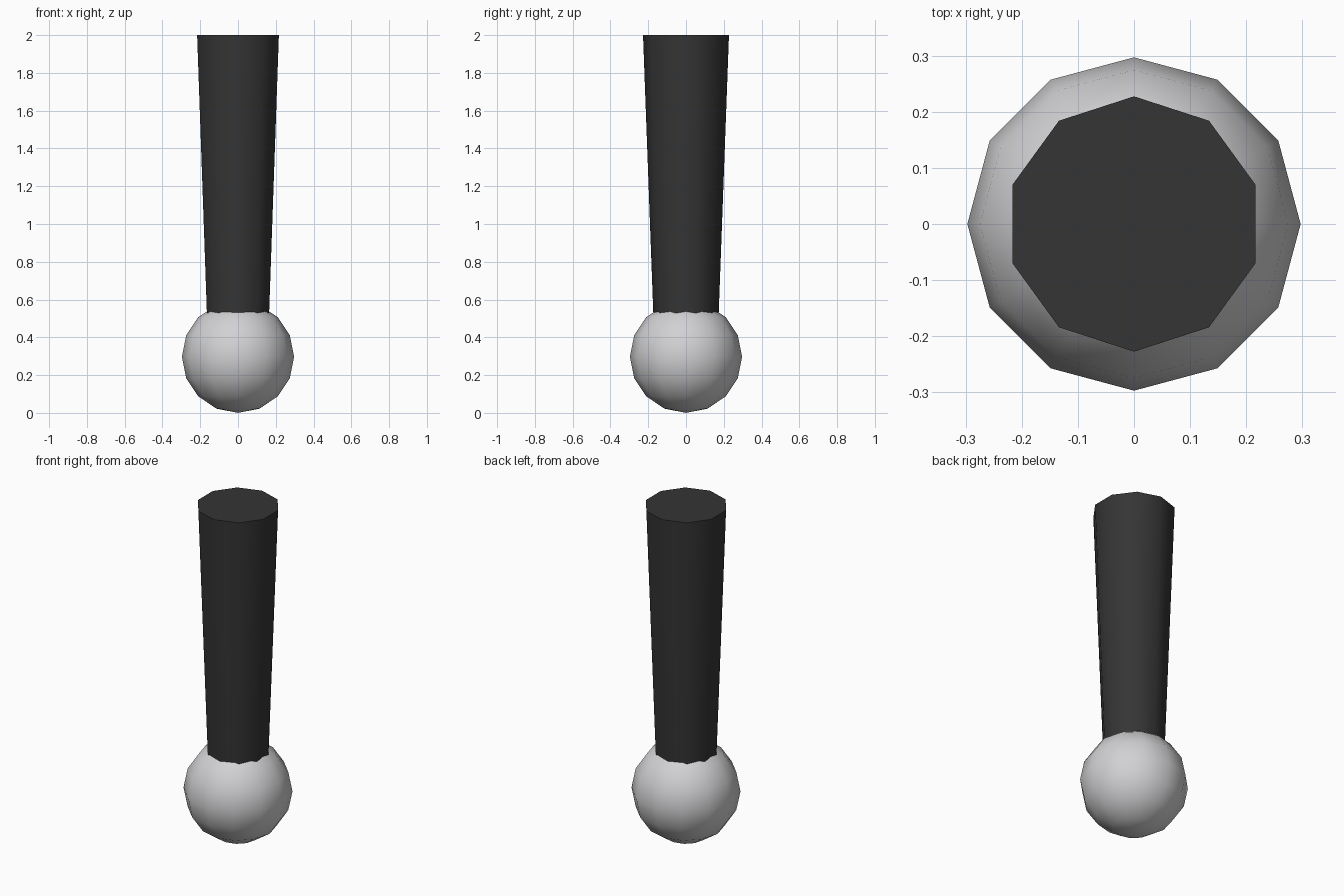
import bpy
import math

if "Cube" in bpy.data.objects:
    bpy.data.objects.remove(bpy.data.objects["Cube"])


def material(name, rgb):
    mat = bpy.data.materials.new(name)
    mat.diffuse_color = (*rgb, 1.0)
    mat.use_nodes = True
    mat.node_tree.nodes["Principled BSDF"].inputs["Base Color"].default_value = mat.diffuse_color
    return mat


def finish(name, mat, angle):
    obj = bpy.context.object
    obj.name = name
    obj.data.materials.append(mat)
    bpy.ops.object.shade_smooth_by_angle(angle=math.radians(angle))
    return obj


light_grey = material("light grey", (0.64, 0.635, 0.65))
charcoal = material("charcoal", (0.035, 0.035, 0.035))

# Ball head: coarse sphere, smooth shaded
BALL_R = 0.297
bpy.ops.mesh.primitive_uv_sphere_add(segments=12, ring_count=8, radius=BALL_R,
                                     location=(0, 0, BALL_R))
finish("ball_head", light_grey, 60)

# Handle: ten-sided taper, widening upwards, sunk into the ball
BASE_Z, TOP_Z = 0.36, 2.0
bpy.ops.mesh.primitive_cone_add(vertices=10, radius1=0.167, radius2=0.2275,
                                depth=TOP_Z - BASE_Z,
                                location=(0, 0, (BASE_Z + TOP_Z) / 2))
finish("tapered_handle", charcoal, 45)
